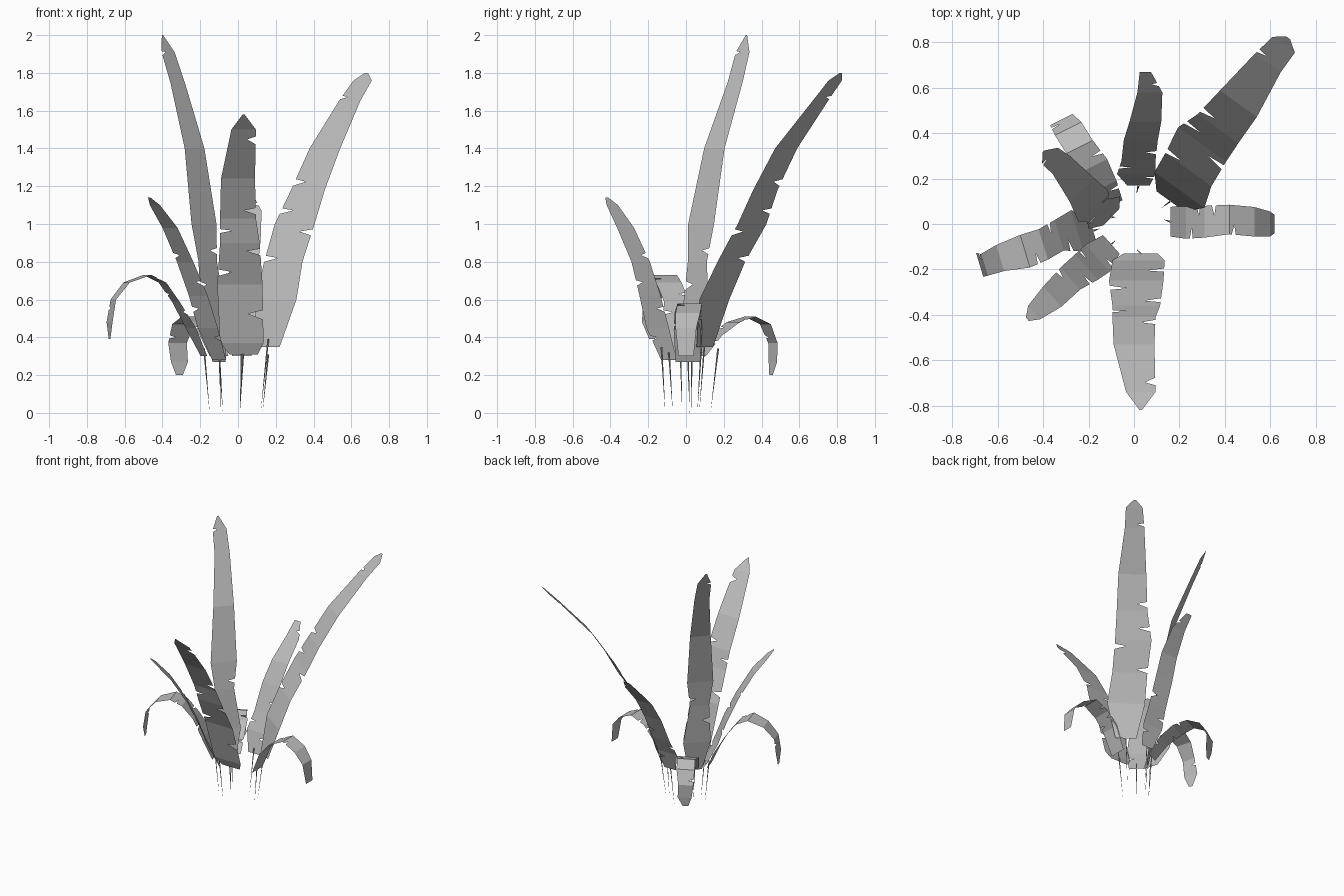
import bpy
import bmesh
from mathutils import Vector

default_cube = bpy.data.objects.get("Cube")
if default_cube:
    bpy.data.objects.remove(default_cube, do_unlink=True)

# One flat grey for the whole plant
grey = bpy.data.materials.new("leaf grey")
grey.use_nodes = True
colour = (0.5, 0.5, 0.5, 1)
grey.diffuse_color = colour
grey.node_tree.nodes["Principled BSDF"].inputs["Base Color"].default_value = colour


def finish(name, bm):
    mesh = bpy.data.meshes.new(name)
    bm.to_mesh(mesh)
    bm.free()
    mesh.materials.append(grey)
    obj = bpy.data.objects.new(name, mesh)
    bpy.context.collection.objects.link(obj)
    return obj


def station(path, u):
    """Centre and half width at position u, counted in path points."""
    u = max(0, min(u, len(path) - 1))
    i = min(int(u), len(path) - 2)
    row = Vector(path[i]).lerp(Vector(path[i + 1]), u - i)
    return row.xyz, row.w / 2


def make_leaf(name, path, tears, foot, heading=None):
    """Flat torn blade; path rows are x, y, z, width.
    Tears are positions along the path, negative on the left edge."""
    start, end = Vector(path[0]).xyz, Vector(path[-1]).xyz
    way = Vector(heading) if heading else end - start
    side = Vector((way.y, -way.x, 0)).normalized()

    # Rows: every path point, plus three rows for each torn notch
    rows = {float(i): (1, 1) for i in range(len(path))}
    for tear in tears:
        u = abs(tear)
        rows[u - 0.1] = rows[u + 0.06] = (1, 1)
        rows[u] = (0.35, 1) if tear < 0 else (1, 0.35)

    bm = bmesh.new()
    last = None
    for u in sorted(rows):
        centre, half = station(path, u)
        left, right = rows[u]
        row = [bm.verts.new(centre - side * half * left),
               bm.verts.new(centre),
               bm.verts.new(centre + side * half * right)]
        if last:
            for k in range(2):
                bm.faces.new((last[k], last[k + 1], row[k + 1], row[k]))
        last = row
    finish(name, bm)

    # Thin stalk tapering down to the ground
    bm = bmesh.new()
    base = start + Vector((0, 0, 0.04))
    point = bm.verts.new((foot[0], foot[1], 0))
    ring = [bm.verts.new(base + Vector(d) * 0.005)
            for d in ((1, 0, 0), (0, 1, 0), (-1, 0, 0), (0, -1, 0))]
    for k in range(4):
        bm.faces.new((point, ring[k - 1], ring[k]))
    bm.faces.new(ring)
    finish(name + "_stalk", bm)


# Upright leaves
make_leaf("front_leaf", [
    (.03, -.13, .31, .15), (.02, -.16, .37, .23), (.01, -.25, .68, .24),
    (.01, -.36, .9, .21), (0, -.41, 1.03, .19), (0, -.53, 1.24, .18),
    (.03, -.74, 1.5, .13), (.03, -.82, 1.58, .01)],
    [-1.5, 2.3, -2.8, 3.5, -4.2, -5.8], (.01, -.11))

make_leaf("back_left_tall_leaf", [
    (-.1, .03, .27, .1), (-.13, .05, .5, .2), (-.16, .06, .8, .14),
    (-.18, .08, 1, .19), (-.23, .15, 1.4, .15), (-.32, .26, 1.75, .11),
    (-.37, .3, 1.91, .1), (-.4, .32, 2, .01)],
    [-1.6, 2.3, -6], (-.08, .03))

make_leaf("back_right_leaf", [
    (.16, .1, .35, .15), (.2, .15, .6, .27), (.24, .24, .8, .25),
    (.3, .35, 1, .26), (.37, .42, 1.18, .22), (.46, .53, 1.4, .2),
    (.59, .71, 1.65, .14), (.66, .79, 1.76, .12), (.68, .82, 1.8, .02)],
    [-2.1, 2.8, -3.4, -4.2, -6.2], (.12, .07))

make_leaf("front_left_leaf", [
    (-.1, -.09, .28, .11), (-.16, -.15, .45, .16), (-.21, -.19, .62, .15),
    (-.28, -.24, .8, .13), (-.36, -.32, .98, .12), (-.44, -.39, 1.1, .08),
    (-.47, -.42, 1.14, .02)],
    [-.7, 1.6, -2.4, 3.2], (-.08, -.07))

make_leaf("back_leaf", [
    (.02, .17, .3, .1), (.01, .22, .45, .17), (.02, .28, .57, .15),
    (.03, .37, .77, .15), (.05, .45, .92, .14), (.07, .58, 1.07, .11),
    (.05, .67, 1.16, .05)],
    [.7, -1.5, 2.4, 5.4], (.01, .13), (0, 1, 0))

# Drooping leaves
make_leaf("left_drooping_leaf", [
    (-.18, -.03, .3, .12), (-.25, -.03, .45, .19), (-.33, -.05, .59, .14),
    (-.4, -.09, .69, .14), (-.48, -.12, .73, .15), (-.59, -.15, .69, .12),
    (-.66, -.18, .6, .1), (-.68, -.18, .48, .11), (-.68, -.18, .39, .03)],
    [-1.6, 2.4, -3.5, 6.4], (-.15, -.02))

make_leaf("right_drooping_leaf", [
    (.16, .01, .27, .13), (.23, .01, .44, .15), (.31, .01, .53, .14),
    (.42, .02, .58, .13), (.53, .01, .53, .13), (.6, 0, .45, .11),
    (.62, 0, .3, .08)],
    [1.3, -2.4, 3.2, -1.7], (.13, .02), (1, 0, 0))

make_leaf("back_left_drooping_leaf", [
    (-.1, .08, .3, .11), (-.14, .16, .41, .14), (-.19, .25, .48, .16),
    (-.24, .34, .51, .13), (-.29, .42, .47, .13), (-.32, .46, .37, .11),
    (-.31, .46, .27, .1), (-.31, .45, .2, .04)],
    [.7, -1.6, 2.4, -4.7], (-.09, .06), (-.4, .8, 0))
